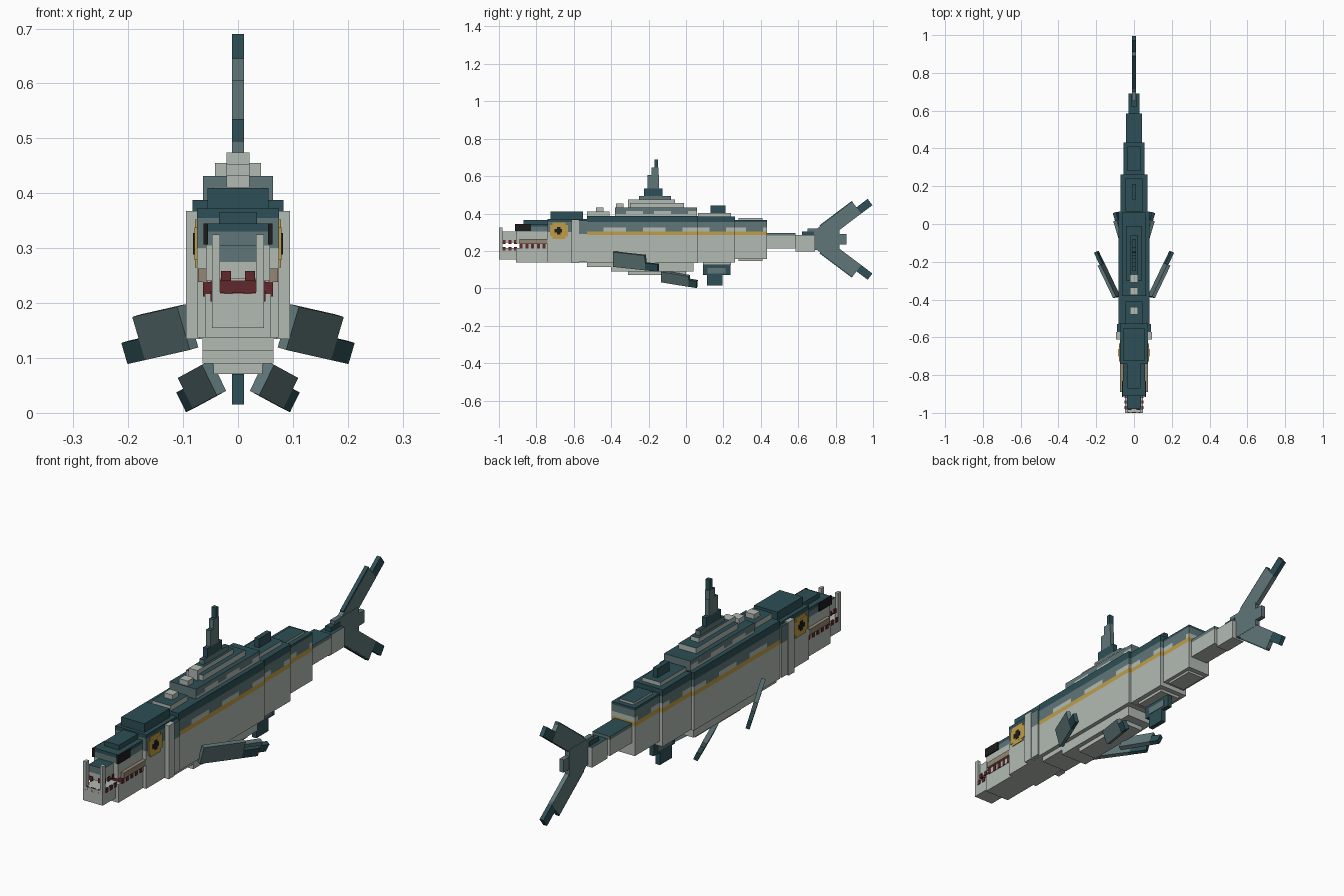
import bpy, bmesh, math
from mathutils import Vector, Matrix

if "Cube" in bpy.data.objects:
    bpy.data.objects.remove(bpy.data.objects["Cube"])

# Materials
PALETTE = [("dark_teal", (0.026, 0.078, 0.092)), ("slate", (0.115, 0.182, 0.190)),
           ("pale_grey", (0.45, 0.49, 0.45)), ("gold", (0.52, 0.34, 0.065)),
           ("tan", (0.30, 0.24, 0.17)), ("dark_red", (0.12, 0.02, 0.025)),
           ("black", (0.012, 0.012, 0.012))]
TEAL, SLATE, PALE, GOLD, TAN, RED, BLACK = range(7)
MATS = []
for mat_name, rgb in PALETTE:
    m = bpy.data.materials.new(mat_name)
    m.diffuse_color = (*rgb, 1)
    m.use_nodes = True
    m.node_tree.nodes["Principled BSDF"].inputs["Base Color"].default_value = m.diffuse_color
    MATS.append(m)


def finish(bm, name, rule):
    """Colour faces by a rule on centre and normal, then make the object."""
    bm.normal_update()
    for f in bm.faces:
        f.material_index = rule(f.calc_center_median(), f.normal) if callable(rule) else rule
    me = bpy.data.meshes.new(name)
    bm.to_mesh(me)
    bm.free()
    for m in MATS:
        me.materials.append(m)
    ob = bpy.data.objects.new(name, me)
    bpy.context.collection.objects.link(ob)
    return ob


def box(name, x0, x1, y0, y1, z0, z1, rule, ycuts=(), zcuts=()):
    bm = bmesh.new()
    size = Matrix.Diagonal((x1 - x0, y1 - y0, z1 - z0, 1))
    mid = Matrix.Translation(((x0 + x1) / 2, (y0 + y1) / 2, (z0 + z1) / 2))
    bmesh.ops.create_cube(bm, size=1, matrix=mid @ size)
    for axis, cuts in (((0, 1, 0), ycuts), ((0, 0, 1), zcuts)):
        for c in cuts:
            bmesh.ops.bisect_plane(bm, geom=bm.verts[:] + bm.edges[:] + bm.faces[:],
                                   plane_co=Vector(axis) * c, plane_no=axis)
    return finish(bm, name, rule)


def block(name, w, *args, **kw):
    return box(name, -w, w, *args, **kw)


def pair(name, x0, x1, *args, **kw):
    box("left_" + name, x0, x1, *args, **kw)
    box("right_" + name, -x1, -x0, *args, **kw)


def fin(name, origin, along, up, parts, thick):
    """Thin slabs in a tilted frame: parts are (a0, a1, h0, h1, colour)."""
    a = Vector(along).normalized()
    h = Vector(up)
    h = (h - a * h.dot(a)).normalized()
    n = a.cross(h)
    frame = Matrix((a, h, n)).transposed().to_4x4()
    frame.translation = origin
    for i, (a0, a1, h0, h1, colour) in enumerate(parts):
        t = thick * (1 - 0.06 * i)
        bm = bmesh.new()
        bmesh.ops.create_cube(bm, size=1)
        bmesh.ops.transform(bm, verts=bm.verts, matrix=frame
                            @ Matrix.Translation(((a0 + a1) / 2, (h0 + h1) / 2, 0))
                            @ Matrix.Diagonal((a1 - a0, h1 - h0, t, 1)))
        bmesh.ops.recalc_face_normals(bm, faces=bm.faces)
        finish(bm, f"{name}_{i + 1}", colour)


# Flank colours: teal back, wavy slate, gold stripe, pale belly
def flank(c, n):
    if n.z > 0.5:
        return TEAL
    if n.z < -0.5 or c.z < 0.285:
        return PALE
    if c.z < 0.305:
        return GOLD
    if c.z < 0.325:
        return PALE if math.sin(c.y * 30) > -0.2 else SLATE
    return SLATE if c.z < 0.355 else TEAL


def back(c, n):
    return TEAL if n.z > 0.5 else PALE


def ridge(c, n):
    if n.z > 0.5:
        return TEAL
    return SLATE if c.z > 0.405 + 0.012 * math.sin(c.y * 40) or abs(n.y) > 0.5 else PALE


def head_rule(c, n):
    if n.z > 0.5 or c.z > 0.355:
        return TEAL
    return SLATE if c.z > 0.30 and n.z > -0.5 else PALE


BANDS = (0.285, 0.305, 0.325, 0.355)
for name, w, y0, y1, z0, z1 in (("main_body", 0.083, -0.53, 0.065, 0.135, 0.388),
                                ("rear_body", 0.071, 0.065, 0.262, 0.137, 0.385),
                                ("tail_base", 0.056, 0.262, 0.432, 0.157, 0.366)):
    cuts = [y0 + 0.03 * i for i in range(1, int((y1 - y0) / 0.03) + 1)]
    block(name, w, y0, y1, z0, z1, flank, ycuts=cuts, zcuts=BANDS)


def stem(c, n):
    return TEAL if n.z > 0.5 else SLATE if c.z > 0.282 else PALE


block("tail_stem", 0.042, 0.432, 0.585, 0.212, 0.297, stem, zcuts=(0.282,))
block("tail_joint", 0.03, 0.585, 0.69, 0.198, 0.285, stem, zcuts=(0.262,))

# Belly plates
block("front_belly", 0.065, -0.53, -0.40, 0.113, 0.14, PALE)
block("middle_belly", 0.065, -0.40, 0.04, 0.09, 0.14, PALE)
block("belly_keel", 0.045, -0.31, 0.0, 0.071, 0.1, PALE)
block("rear_belly", 0.05, 0.09, 0.24, 0.125, 0.14, PALE)
block("tail_belly", 0.04, 0.28, 0.41, 0.147, 0.16, PALE)

# Back ridges and bumps
block("front_back_plate", 0.045, -0.53, -0.41, 0.38, 0.411, back)
block("rear_back_plate", 0.045, 0.065, 0.24, 0.38, 0.402, back)
block("tail_back_plate", 0.035, 0.28, 0.41, 0.36, 0.376, back)
block("ridge_base", 0.064, -0.38, 0.06, 0.38, 0.431, ridge,
      ycuts=[-0.35 + 0.03 * i for i in range(14)], zcuts=(0.398, 0.413))
block("ridge_middle", 0.042, -0.30, -0.01, 0.43, 0.455, back)
block("ridge_top", 0.021, -0.27, -0.06, 0.45, 0.474, back)
for i, (y, top) in enumerate(((-0.46, 0.432), (-0.355, 0.453), (-0.29, 0.474))):
    block(f"back_bump_{i + 1}", 0.021, y - 0.02, y + 0.02, 0.4, top, PALE)

# Stepped dorsal fin
for i, (y0, y1, z0, z1, colour) in enumerate(((-0.25, -0.08, 0.46, 0.495, SLATE),
                                              (-0.225, -0.125, 0.495, 0.535, TEAL),
                                              (-0.205, -0.145, 0.535, 0.605, SLATE),
                                              (-0.185, -0.147, 0.605, 0.645, SLATE),
                                              (-0.168, -0.15, 0.645, 0.69, TEAL))):
    block(f"dorsal_fin_{i + 1}", 0.0105, y0, y1, z0, z1,
          lambda c, n, k=colour: TEAL if abs(n.z) > 0.5 else k)
block("second_dorsal_fin", 0.0105, 0.13, 0.212, 0.39, 0.442, TEAL)
block("anal_fin_base", 0.0105, 0.09, 0.237, 0.07, 0.13, TEAL)
block("anal_fin_patch", 0.0125, 0.115, 0.212, 0.08, 0.11, SLATE)
block("anal_fin_tip", 0.0105, 0.112, 0.195, 0.015, 0.07, TEAL)

# Head, snout and jaws
block("head", 0.075, -0.74, -0.53, 0.137, 0.372, head_rule, zcuts=(0.30, 0.355))
block("crown", 0.056, -0.725, -0.55, 0.365, 0.41, TEAL)
block("snout", 0.058, -0.91, -0.74, 0.24, 0.345, lambda c, n:
      TEAL if n.z > 0.5 or c.z > 0.33 else SLATE if c.z > 0.305 and n.z > -0.5 else PALE,
      zcuts=(0.305, 0.33))
block("snout_ridge", 0.035, -0.87, -0.735, 0.34, 0.366, TEAL)
block("snout_tip", 0.036, -0.98, -0.91, 0.245, 0.305, lambda c, n:
      TEAL if n.z > 0.5 else SLATE if n.y < -0.5 and c.z > 0.275 else PALE, zcuts=(0.275,))
block("lower_jaw", 0.06, -0.91, -0.74, 0.137, 0.217, PALE)
block("front_jaw", 0.047, -1.0, -0.91, 0.155, 0.217, PALE)
block("mouth_inside", 0.05, -0.89, -0.74, 0.21, 0.245, RED)
pair("front_tusk", 0.033, 0.047, -1.0, -0.98, 0.21, 0.325, PALE)
pair("lip", 0.055, 0.073, -0.89, -0.735, 0.238, 0.263, TAN)
pair("nostril_patch", 0.055, 0.063, -0.915, -0.83, 0.307, 0.345, BLACK)

# Teeth alternate with red gum patches
for i in range(5):
    y = -0.89 + 0.031 * i
    pair(f"gum_{i + 1}", 0.05, 0.064, y, y + 0.016, 0.212, 0.238, RED)
    pair(f"tooth_{i + 1}", 0.05, 0.062, y + 0.016, y + 0.031, 0.212, 0.238, PALE)
for i in range(3):
    y = -0.98 + 0.03 * i
    pair(f"upper_front_gum_{i + 1}", 0.032, 0.039, y, y + 0.016, 0.238, 0.258, RED)
    pair(f"lower_front_gum_{i + 1}", 0.043, 0.05, y, y + 0.016, 0.203, 0.222, RED)
pair("snout_gum", 0.013, 0.031, -0.984, -0.978, 0.24, 0.258, RED)
pair("chin_gum", 0.025, 0.044, -1.0, -0.996, 0.2, 0.22, RED)
block("middle_gum", 0.01, -1.0, -0.996, 0.2, 0.22, RED)

# Eyes: notched gold plates with black pupils
pair("eye_wide", 0.07, 0.079, -0.727, -0.632, 0.278, 0.338, GOLD)
pair("eye_tall", 0.07, 0.0785, -0.715, -0.645, 0.265, 0.352, GOLD)
pair("pupil_wide", 0.073, 0.082, -0.702, -0.662, 0.298, 0.316, BLACK)
pair("pupil_tall", 0.073, 0.0815, -0.69, -0.672, 0.288, 0.328, BLACK)

# Gill covers
pair("gill_cover", 0.07, 0.095, -0.612, -0.572, 0.135, 0.368, PALE)
pair("gill_edge", 0.07, 0.09, -0.572, -0.53, 0.14, 0.362, lambda c, n:
     TEAL if n.z > 0.5 else SLATE if c.z > 0.29 else PALE, zcuts=(0.29,))

# Paired side fins
for side, s in (("left", 1), ("right", -1)):
    fin(side + "_pectoral_fin", (s * 0.08, -0.385, 0.117), (s * 0.115, 0.24, -0.026),
        (s * 0.025, 0, 0.08), ((0, 0.19, 0, 0.082, SLATE), (0.18, 0.265, 0, 0.04, TEAL)), 0.018)
    fin(side + "_pelvic_fin", (s * 0.03, -0.13, 0.036), (s * 0.057, 0.19, -0.031),
        (s * 0.028, 0, 0.058), ((0, 0.155, 0, 0.062, SLATE), (0.15, 0.2, 0, 0.04, TEAL)), 0.02)

# Forked tail fin
block("tail_hub", 0.011, 0.65, 0.82, 0.205, 0.32, SLATE)
block("tail_notch", 0.0105, 0.80, 0.858, 0.235, 0.29, SLATE)
block("tail_collar", 0.014, 0.62, 0.685, 0.235, 0.305, TEAL)
ang = math.radians(37)
for side, s in (("upper", 1), ("lower", -1)):
    fin(side + "_tail_lobe", (0, 0.725, 0.262 - s * 0.022), (0, math.cos(ang), s * math.sin(ang)),
        (0, -math.sin(ang), s * math.cos(ang)),
        ((0, 0.265, 0, 0.078, SLATE), (0.25, 0.34, 0.0, 0.042, TEAL),
         (0.05, 0.266, 0.072, 0.084, TEAL)), 0.02)
